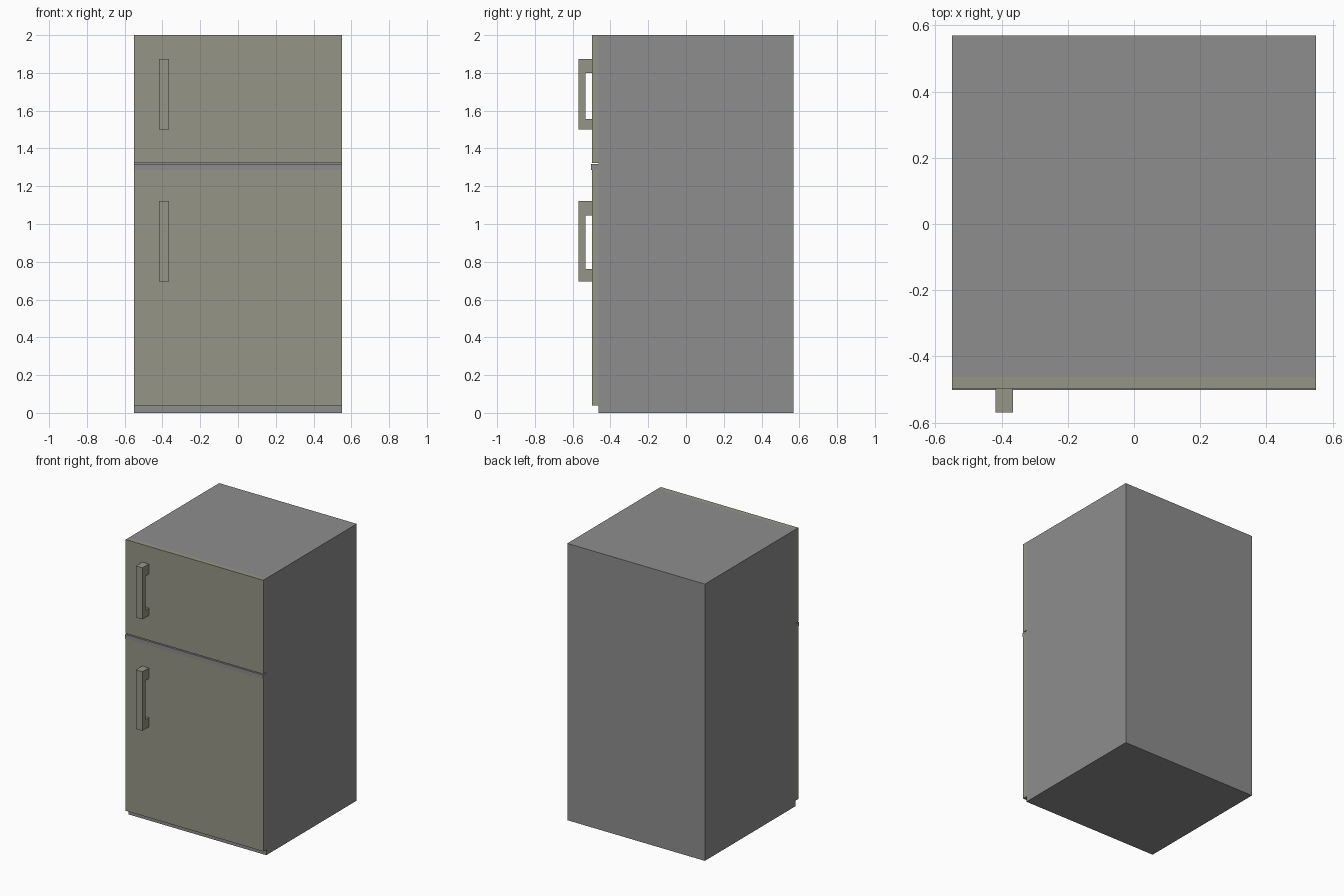
import bpy, bmesh

if "Cube" in bpy.data.objects:
    bpy.data.objects.remove(bpy.data.objects["Cube"])

olive = bpy.data.materials.new("olive_enamel")
olive.diffuse_color = (0.30, 0.30, 0.245, 1)
olive.use_nodes = True
olive.node_tree.nodes["Principled BSDF"].inputs["Base Color"].default_value = olive.diffuse_color
grey = bpy.data.materials.new("grey_metal")
grey.diffuse_color = (0.27, 0.27, 0.27, 1)
grey.use_nodes = True
grey.node_tree.nodes["Principled BSDF"].inputs["Base Color"].default_value = grey.diffuse_color


def finish(bm, name, mat):
    bmesh.ops.recalc_face_normals(bm, faces=bm.faces)
    mesh = bpy.data.meshes.new(name)
    bm.to_mesh(mesh)
    bm.free()
    mesh.materials.append(mat)
    bpy.context.collection.objects.link(bpy.data.objects.new(name, mesh))


def box(name, x, y, z, mat):
    bm = bmesh.new()
    bmesh.ops.create_cube(bm, size=1)
    for v in bm.verts:
        v.co = [r[0] if c < 0 else r[1] for c, r in zip(v.co, (x, y, z))]
    finish(bm, name, mat)


def handle(name, z0, z1, z2, z3):
    # C-shaped side profile extruded across the handle width
    out, inner, door = -0.57, -0.533, -0.497
    profile = [(door, z0), (out, z0), (out, z3), (door, z3),
               (door, z2), (inner, z2), (inner, z1), (door, z1)]
    bm = bmesh.new()
    face = bm.faces.new([bm.verts.new((-0.418, y, z)) for y, z in profile])
    ext = bmesh.ops.extrude_face_region(bm, geom=[face])
    moved = [g for g in ext["geom"] if isinstance(g, bmesh.types.BMVert)]
    bmesh.ops.translate(bm, verts=moved, vec=(0.053, 0, 0))
    finish(bm, name, olive)


W = (-0.55, 0.55)
# Cabinet
box("cabinet", W, (-0.462, 0.57), (0, 2), grey)
# Doors and the trim strip between them
box("fridge_door", W, (-0.497, -0.462), (0.04, 1.287), olive)
box("freezer_door", W, (-0.497, -0.462), (1.322, 2), olive)
box("divider_strip", W, (-0.502, -0.462), (1.287, 1.317), grey)
# Handles
handle("freezer_handle", 1.50, 1.555, 1.80, 1.873)
handle("fridge_handle", 0.695, 0.762, 1.045, 1.122)
